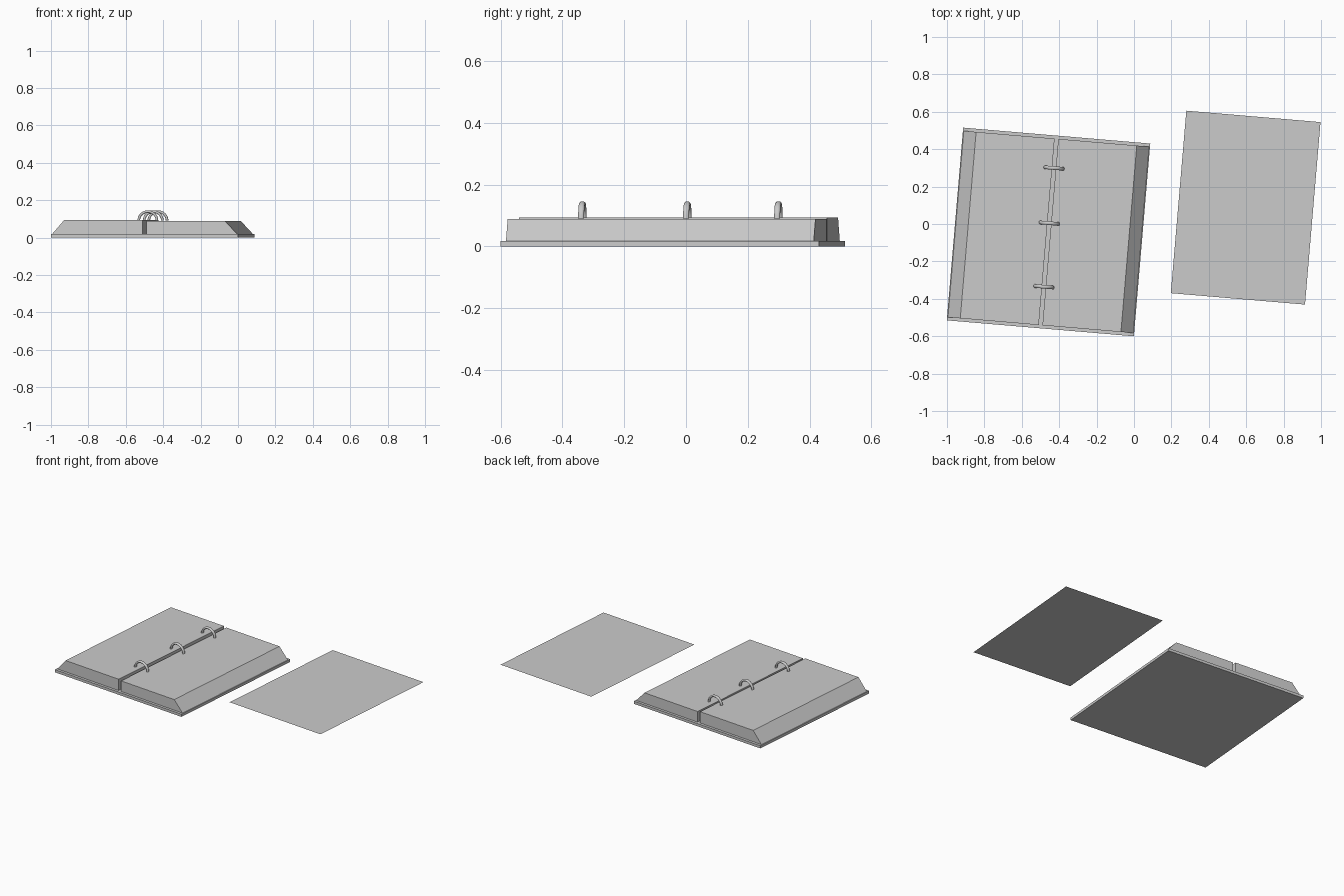
import bpy, bmesh, math
from mathutils import Matrix, Vector

cube = bpy.data.objects.get("Cube")
if cube:
    bpy.data.objects.remove(cube, do_unlink=True)

grey = bpy.data.materials.new("plain_grey")
grey.use_nodes = True
color = (0.6, 0.6, 0.6, 1)
grey.diffuse_color = color
grey.node_tree.nodes["Principled BSDF"].inputs["Base Color"].default_value = color

TILT = Matrix.Rotation(math.radians(-4.86), 4, "Z")
BINDER = Matrix.Translation((-0.457, -0.0425, 0)) @ TILT
COVER_TOP = 0.018


def add_object(name, bm, place):
    bmesh.ops.recalc_face_normals(bm, faces=bm.faces)
    mesh = bpy.data.meshes.new(name)
    bm.to_mesh(mesh)
    bm.free()
    mesh.materials.append(grey)
    obj = bpy.data.objects.new(name, mesh)
    obj.matrix_world = place
    bpy.context.collection.objects.link(obj)
    return obj


def extrude_profile(name, profile, depth):
    """Extrude an x-z outline along y, centred on the binder."""
    bm = bmesh.new()
    face = bm.faces.new([bm.verts.new((x, -depth / 2, z)) for x, z in profile])
    new = bmesh.ops.extrude_face_region(bm, geom=[face])["geom"]
    verts = [v for v in new if isinstance(v, bmesh.types.BMVert)]
    bmesh.ops.translate(bm, verts=verts, vec=(0, depth, 0))
    # The extrusion keeps the first face as the near cap
    return add_object(name, bm, BINDER)


# Open cover lying flat
extrude_profile("cover", [(-0.502, 0), (0.502, 0), (0.502, COVER_TOP), (-0.502, COVER_TOP)], 1.034)

# Two page stacks with fanned outer edges
for name, side, top in (("left_pages", 1, 0.089), ("right_pages", -1, 0.094)):
    outline = [(0.01, COVER_TOP), (0.497, COVER_TOP), (0.431, top), (0.01, top)]
    extrude_profile(name, [(side * x, z) for x, z in outline], 1.0)


# Binder rings: arches with an oval section
def ring(name, y, radius=0.049, steps=16, sides=10):
    bm = bmesh.new()
    loops = []
    for i in range(steps + 1):
        a = math.pi * i / steps
        out = Vector((math.cos(a), 0, math.sin(a)))
        loop = []
        for j in range(sides):
            b = math.tau * j / sides
            p = out * (radius + 0.007 * math.cos(b))
            loop.append(bm.verts.new((p.x, y + 0.010 * math.sin(b), p.z + 0.09)))
        loops.append(loop)
    for first, second in zip(loops, loops[1:]):
        for j in range(sides):
            k = (j + 1) % sides
            bm.faces.new((first[j], first[k], second[k], second[j]))
    bm.faces.new(loops[0])
    bm.faces.new(loops[-1])
    obj = add_object(name, bm, BINDER)
    bpy.ops.object.select_all(action="DESELECT")
    obj.select_set(True)
    bpy.context.view_layer.objects.active = obj
    bpy.ops.object.shade_smooth_by_angle(angle=math.radians(50))


for name, y in (("front_ring", -0.294), ("middle_ring", 0.047), ("back_ring", 0.343)):
    ring(name, y)

# Loose sheet beside the binder
bm = bmesh.new()
bmesh.ops.create_grid(bm, x_segments=1, y_segments=1, size=0.5)
bmesh.ops.scale(bm, verts=bm.verts, vec=(0.72, 0.979, 1))
add_object("loose_sheet", bm, Matrix.Translation((0.597, 0.0875, 0.063)) @ TILT)
